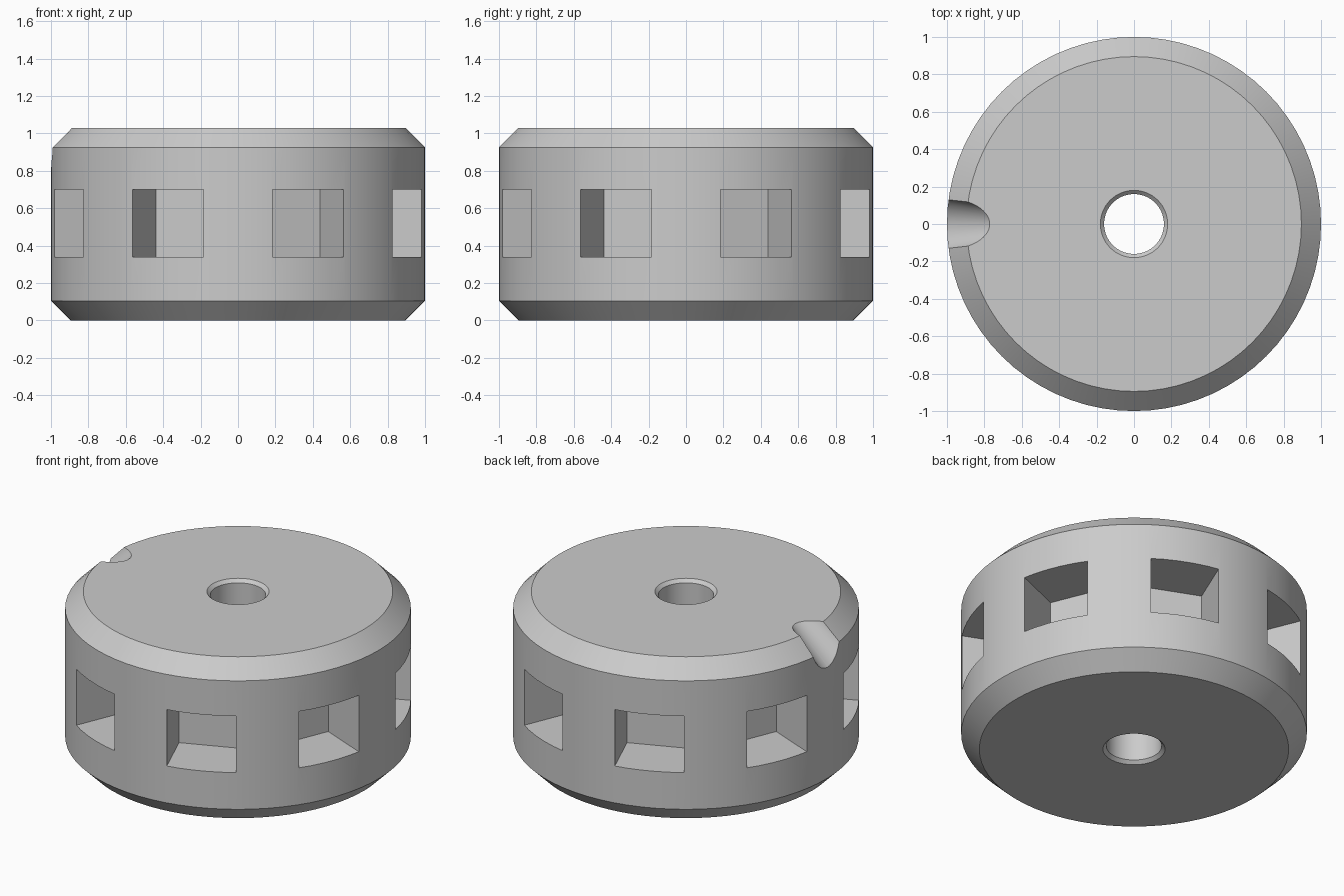
import bpy, bmesh, math
from mathutils import Matrix, Vector

cube = bpy.data.objects.get("Cube")
if cube:
    bpy.data.objects.remove(cube, do_unlink=True)

HEIGHT = 1.03
CHAMFER = 0.105
BORE, LIP = 0.16, 0.02
SEGMENTS = 72

grey = bpy.data.materials.new("plain grey")
grey.use_nodes = True
grey.diffuse_color = (0.6, 0.6, 0.6, 1)
grey.node_tree.nodes["Principled BSDF"].inputs["Base Color"].default_value = (0.6, 0.6, 0.6, 1)


def make_object(name, bm):
    bmesh.ops.recalc_face_normals(bm, faces=bm.faces)
    mesh = bpy.data.meshes.new(name)
    bm.to_mesh(mesh)
    bm.free()
    mesh.materials.append(grey)
    obj = bpy.data.objects.new(name, mesh)
    bpy.context.collection.objects.link(obj)
    return obj


def cut(target, cutter):
    """Subtract the cutter from the target and discard it."""
    bpy.context.view_layer.objects.active = target
    mod = target.modifiers.new("cut", "BOOLEAN")
    mod.operation = "DIFFERENCE"
    mod.solver = "EXACT"
    mod.object = cutter
    cutter.hide_render = True
    bpy.ops.object.modifier_apply(modifier=mod.name)
    bpy.data.objects.remove(cutter, do_unlink=True)


# Wheel body: chamfered disc with a lipped centre bore, turned from a profile
lower = [(BORE, LIP), (BORE + LIP, 0), (1 - CHAMFER, 0), (1, CHAMFER)]
profile = lower + [(r, HEIGHT - z) for r, z in reversed(lower)]
bm = bmesh.new()
rings = []
for i in range(SEGMENTS):
    a = math.tau * i / SEGMENTS
    rings.append([bm.verts.new((r * math.cos(a), r * math.sin(a), z)) for r, z in profile])
for i in range(SEGMENTS):
    here, after = rings[i], rings[(i + 1) % SEGMENTS]
    for j in range(len(profile)):
        k = (j + 1) % len(profile)
        bm.faces.new((here[j], after[j], after[k], here[k]))
body = make_object("wheel_body", bm)

# Eight rectangular pockets around the rim
bm = bmesh.new()
for i in range(8):
    place = (Matrix.Rotation(math.radians(22.5 + 45 * i), 4, "Z")
             @ Matrix.Translation((0.9, 0, 0.52))
             @ Matrix.Diagonal((0.5, 0.41, 0.36, 1)))
    bmesh.ops.create_cube(bm, size=1, matrix=place)
cut(body, make_object("pocket_cutter", bm))

# Tapered notch across the top edge on the -x side
inner, outer = Vector((-0.851, 0, 1.111)), Vector((-1.117, 0, 0.927))
axis = inner - outer
bm = bmesh.new()
bmesh.ops.create_cone(
    bm, cap_ends=True, segments=48, radius1=0.215, radius2=0.065, depth=axis.length * 3,
    matrix=Matrix.Translation((inner + outer) / 2) @ axis.to_track_quat("Z", "Y").to_matrix().to_4x4())
cut(body, make_object("notch_cutter", bm))

# Smooth round walls, crisp edges
bpy.ops.object.select_all(action="DESELECT")
body.select_set(True)
bpy.context.view_layer.objects.active = body
bpy.ops.object.shade_smooth_by_angle(angle=math.radians(30))
